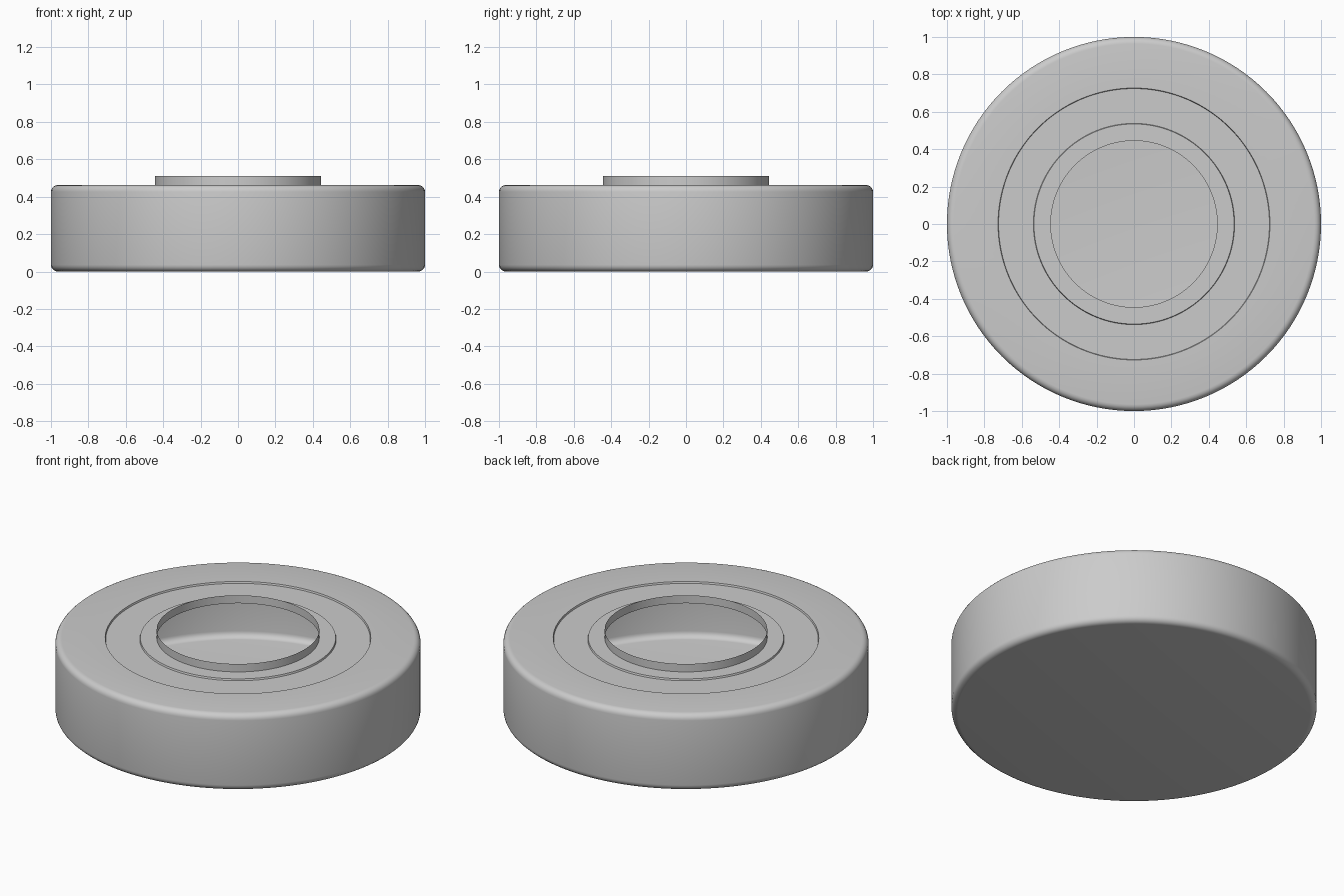
import bpy, bmesh
from math import sin, cos, pi, radians

if "Cube" in bpy.data.objects:
    bpy.data.objects.remove(bpy.data.objects["Cube"])

SEGMENTS = 128


def arc(cx, cz, r, start, end, steps=5):
    """Points of a rounded corner in the (radius, height) plane."""
    angles = [radians(start + (end - start) * i / steps) for i in range(steps + 1)]
    return [(cx + r * cos(a), cz + r * sin(a)) for a in angles]


def lathe(name, profile):
    """Spin a (radius, height) profile around z; zero radius closes to a point."""
    bm = bmesh.new()
    rings = []
    for r, z in profile:
        n = SEGMENTS if r > 0 else 1
        rings.append([bm.verts.new((r * cos(2 * pi * i / SEGMENTS),
                                    r * sin(2 * pi * i / SEGMENTS), z)) for i in range(n)])
    for a, b in zip(rings, rings[1:]):
        for i in range(SEGMENTS):
            j = (i + 1) % SEGMENTS
            if len(a) == 1:
                bm.faces.new((a[0], b[j], b[i]))
            else:
                bm.faces.new((a[i], a[j], b[j], b[i]))
    mesh = bpy.data.meshes.new(name)
    bm.to_mesh(mesh)
    bm.free()
    obj = bpy.data.objects.new(name, mesh)
    bpy.context.collection.objects.link(obj)
    bpy.context.view_layer.objects.active = obj
    obj.select_set(True)
    bpy.ops.object.shade_smooth_by_angle(angle=radians(35))
    obj.select_set(False)
    return obj


TOP, GROOVE, FILLET = 0.462, 0.452, 0.036

# Hollow thin shell: closed floor, rounded rims, shallow ring groove in the top
shell = [(0, 0)]
shell += arc(1 - FILLET, FILLET, FILLET, -90, 0)
shell += arc(1 - FILLET, TOP - FILLET, FILLET, 0, 90)
shell += [(0.727, TOP), (0.724, GROOVE), (0.538, GROOVE), (0.535, TOP), (0.445, TOP)]
lathe("round_body", shell)

# Thin upright collar around the open hole
lathe("neck_collar", [(0.445, TOP), (0.445, 0.51)])
